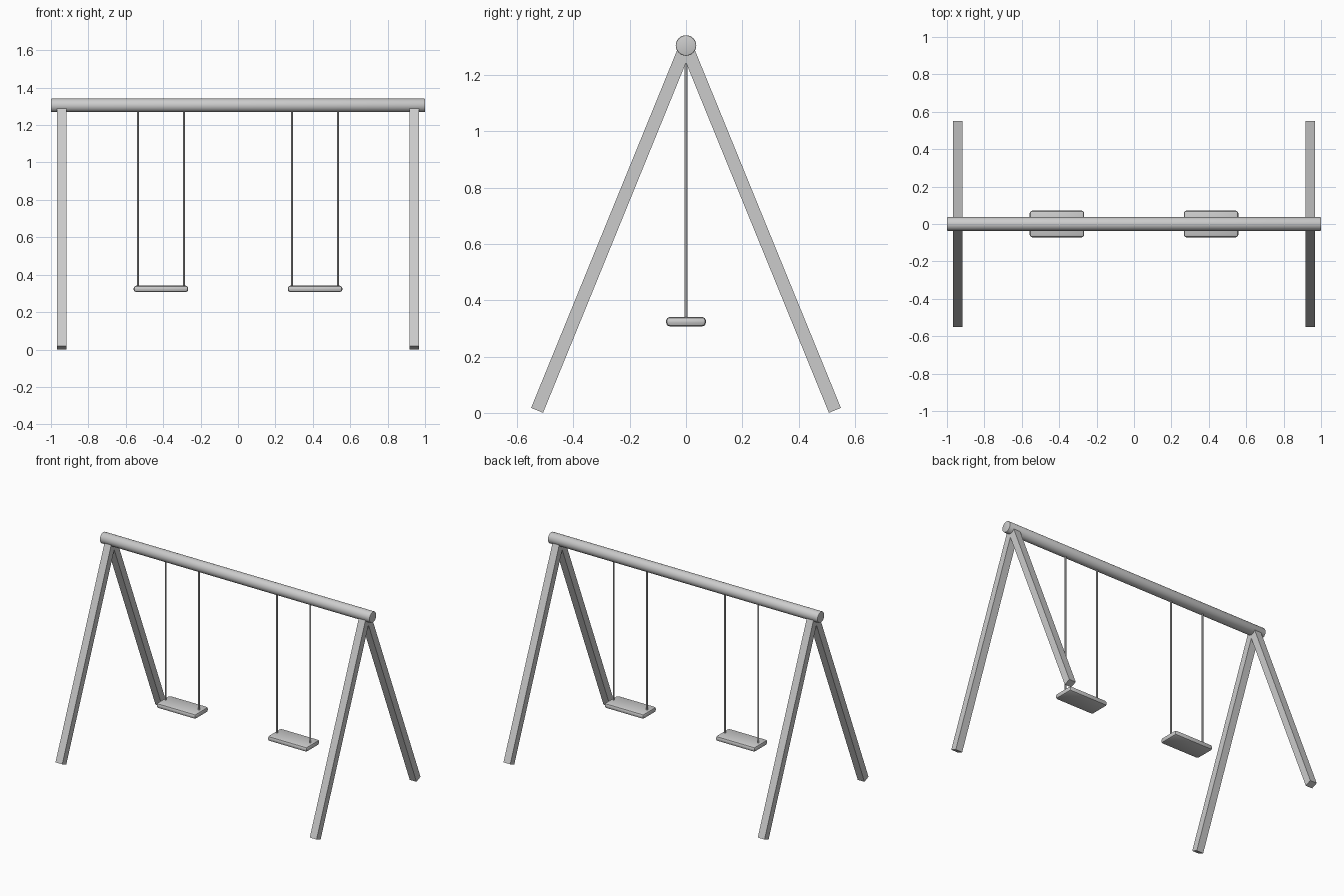
import bpy
from math import atan2, hypot, pi

if "Cube" in bpy.data.objects:
    bpy.data.objects.remove(bpy.data.objects["Cube"])

BEAM_Z, BEAM_R = 1.305, 0.0365
LEG_X, FOOT_Y, FOOT_Z = 0.942, 0.529, 0.009
SEAT_X, SEAT_Z = 0.412, 0.324
ROPE_OFFSET = 0.123


def finish(obj, name, bevel=0, segments=1, smooth=False):
    obj.name = name
    bpy.ops.object.transform_apply(location=False, rotation=True, scale=True)
    if bevel:
        mod = obj.modifiers.new("bevel", 'BEVEL')
        mod.width, mod.segments = bevel, segments
        mod.limit_method = 'ANGLE'
        bpy.ops.object.modifier_apply(modifier=mod.name)
    if smooth:
        bpy.ops.object.shade_smooth_by_angle()
    return obj


def box(name, loc, size, rot=(0, 0, 0), **kw):
    bpy.ops.mesh.primitive_cube_add(size=1, location=loc, rotation=rot)
    bpy.context.object.scale = size
    return finish(bpy.context.object, name, **kw)


def rod(name, loc, radius, length, sides, rot=(0, 0, 0), **kw):
    bpy.ops.mesh.primitive_cylinder_add(vertices=sides, radius=radius, depth=length,
                                        location=loc, rotation=rot)
    return finish(bpy.context.object, name, smooth=True, **kw)


# Top beam with softened ends
rod("top_beam", (0, 0, BEAM_Z), BEAM_R, 2.0, 32, (0, pi / 2, 0), bevel=0.004, segments=2)

leg_rise = BEAM_Z - FOOT_Z
leg_length = hypot(FOOT_Y, leg_rise)
for sx, side in ((-1, "left"), (1, "right")):
    # A-frame legs meeting inside the beam
    for sy, end in ((-1, "front"), (1, "back")):
        box(f"{side}_{end}_leg", (sx * LEG_X, sy * FOOT_Y / 2, FOOT_Z + leg_rise / 2),
            (0.05, 0.046, leg_length), (sy * atan2(FOOT_Y, leg_rise), 0, 0))
    # Swing seat
    box(f"{side}_seat", (sx * SEAT_X, 0, SEAT_Z), (0.292, 0.142, 0.034),
        bevel=0.0135, segments=2, smooth=True)
    # Hanging ropes
    for rx, pos in ((-1, "a"), (1, "b")):
        rod(f"{side}_rope_{pos}", (sx * SEAT_X + rx * ROPE_OFFSET, 0, (BEAM_Z + SEAT_Z) / 2),
            0.0052, BEAM_Z - SEAT_Z, 12)
